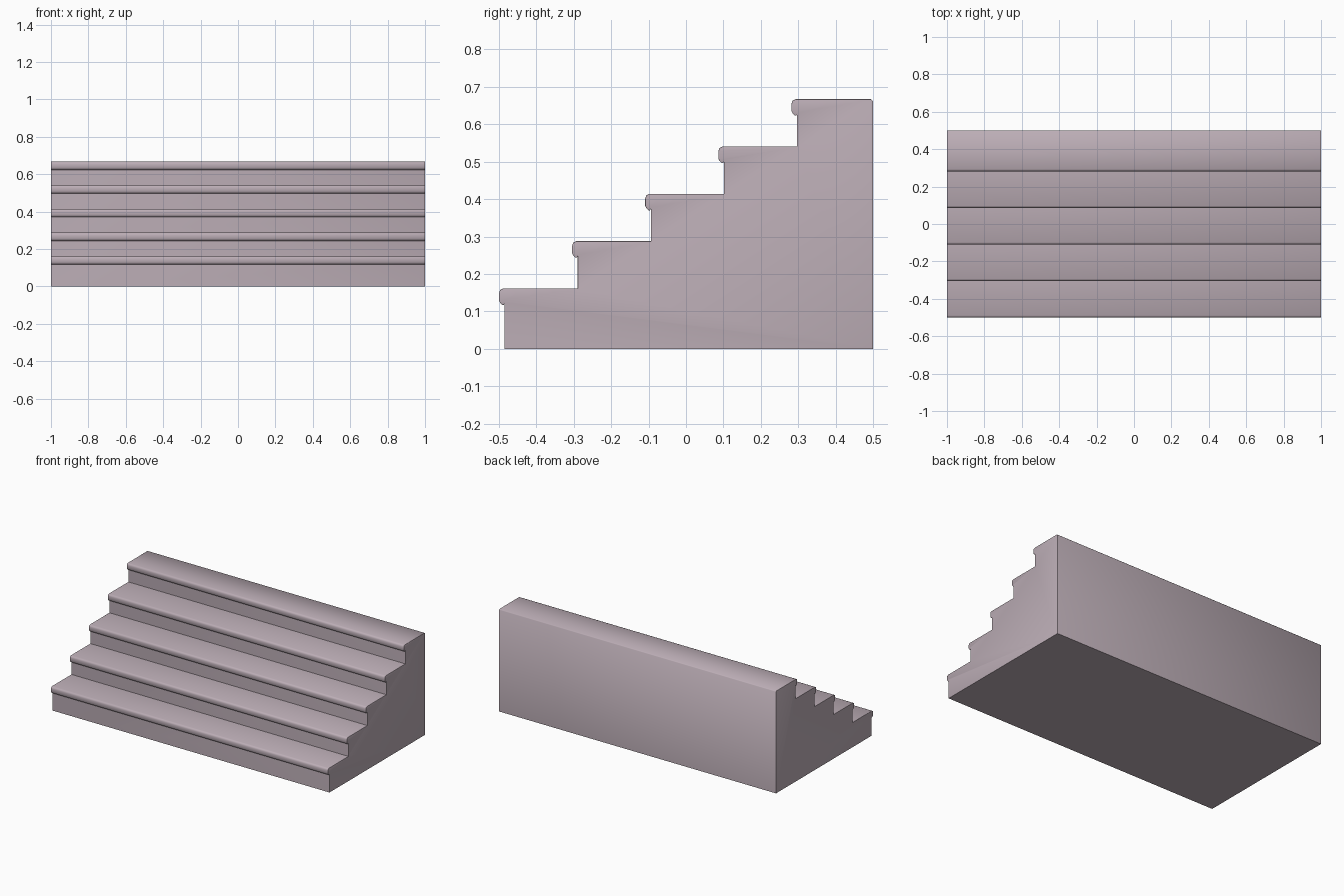
import bpy, bmesh

if "Cube" in bpy.data.objects:
    bpy.data.objects.remove(bpy.data.objects["Cube"])

mat = bpy.data.materials.new("dusty mauve stone")
mat.diffuse_color = (0.50, 0.418, 0.465, 1)
mat.use_nodes = True
mat.node_tree.nodes["Principled BSDF"].inputs["Base Color"].default_value = mat.diffuse_color

STEPS = 5
RUN, RISE = 0.1955, 0.1265      # spacing between steps
Y0, Z0 = -0.5, 0.161            # first nose front and tread height
HALF, BACK, CH = 1.0, 0.5, 0.005

# rounded nose section, from riser up to tread: (offset back, offset up)
NOSE = [(0.015, -0.040), (0.013, -0.044), (0.009, -0.044), (0.003, -0.038),
        (0.0, -0.032), (0.0, -0.012), (0.003, -0.004), (0.011, 0.0)]

# stair side profile
profile = [(Y0 + 0.015, 0.0)]
for i in range(STEPS):
    y, z = Y0 + i * RUN, Z0 + i * RISE
    profile += [(y + dy, z + dz) for dy, dz in NOSE]
    if i < STEPS - 1:
        profile.append((y + RUN + 0.015, z))
top = Z0 + (STEPS - 1) * RISE
profile += [(BACK - CH, top), (BACK, top - CH), (BACK, 0.0)]

# extrude the profile across the width
bm = bmesh.new()
face = bm.faces.new([bm.verts.new((-HALF, y, z)) for y, z in profile])
ext = bmesh.ops.extrude_face_region(bm, geom=[face])
new_verts = [g for g in ext["geom"] if isinstance(g, bmesh.types.BMVert)]
bmesh.ops.translate(bm, verts=new_verts, vec=(2 * HALF, 0, 0))
bmesh.ops.recalc_face_normals(bm, faces=bm.faces)

# soften the end outlines, except along the floor
ends = [e for e in bm.edges
        if abs(e.verts[0].co.x - e.verts[1].co.x) < 1e-4
        and max(v.co.z for v in e.verts) > 0.001]
bmesh.ops.bevel(bm, geom=ends, offset=CH, offset_type='OFFSET', segments=2,
                profile=0.5, affect='EDGES', clamp_overlap=True)
bmesh.ops.recalc_face_normals(bm, faces=bm.faces)

mesh = bpy.data.meshes.new("staircase")
bm.to_mesh(mesh)
bm.free()
mesh.materials.append(mat)
stairs = bpy.data.objects.new("staircase", mesh)
bpy.context.collection.objects.link(stairs)
bpy.context.view_layer.objects.active = stairs
stairs.select_set(True)
bpy.ops.object.shade_smooth_by_angle(angle=0.9)
